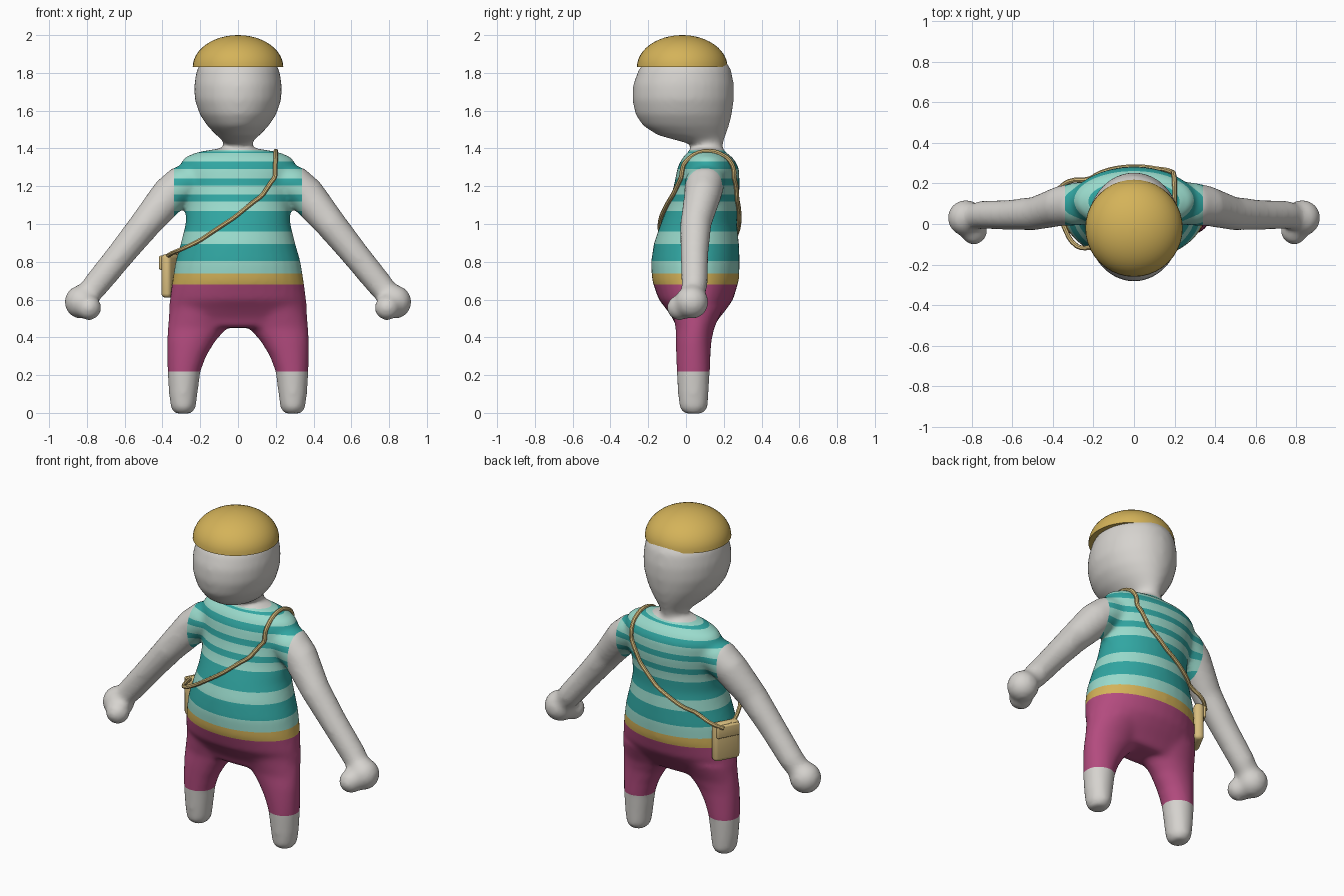
import bpy, bmesh, math
from mathutils import Vector, Matrix
from mathutils.bvhtree import BVHTree

if "Cube" in bpy.data.objects:
    bpy.data.objects.remove(bpy.data.objects["Cube"], do_unlink=True)


def material(name, rgb):
    mat = bpy.data.materials.new(name)
    mat.use_nodes = True
    mat.diffuse_color = (*rgb, 1)
    mat.node_tree.nodes["Principled BSDF"].inputs["Base Color"].default_value = (*rgb, 1)
    return mat


skin = material("pale grey", (0.67, 0.65, 0.62))
light_teal = material("light teal", (0.32, 0.70, 0.60))
dark_teal = material("dark teal", (0.03, 0.38, 0.36))
gold = material("gold", (0.66, 0.45, 0.10))
magenta = material("magenta", (0.45, 0.07, 0.21))
tan = material("tan", (0.69, 0.51, 0.21))


def add_object(name, data, mats):
    obj = bpy.data.objects.new(name, data)
    bpy.context.collection.objects.link(obj)
    for mat in mats:
        data.materials.append(mat)
    return obj


def baked_mesh(obj):
    """Mesh of an object with its modifiers applied; the source object is removed."""
    graph = bpy.context.evaluated_depsgraph_get()
    mesh = bpy.data.meshes.new_from_object(obj.evaluated_get(graph))
    bpy.data.objects.remove(obj, do_unlink=True)
    return mesh


def smooth_by_angle(obj):
    bpy.ops.object.select_all(action="DESELECT")
    obj.select_set(True)
    bpy.context.view_layer.objects.active = obj
    bpy.ops.object.shade_smooth_by_angle(angle=math.radians(40))


def loft(bm, rings, sides=32):
    """Closed tube through elliptical rings given as (centre, u axis, v axis)."""
    loops = []
    for centre, u, v in rings:
        turns = [2 * math.pi * i / sides for i in range(sides)]
        loops.append([bm.verts.new(centre + u * math.cos(t) + v * math.sin(t)) for t in turns])
    for a, b in zip(loops, loops[1:]):
        for i in range(sides):
            j = (i + 1) % sides
            bm.faces.new((a[i], a[j], b[j], b[i]))
    bm.faces.new(loops[0][::-1])
    bm.faces.new(loops[-1])


def level(x, z, half_x, y_front, y_back):
    """Horizontal ring at height z."""
    return (Vector((x, (y_front + y_back) / 2, z)),
            Vector((half_x, 0, 0)), Vector((0, (y_back - y_front) / 2, 0)))


# Body volumes: torso and head as (height, half width, front, back)
bm = bmesh.new()
torso = [(.45, .34, -.05, .14), (.5, .365, -.07, .175), (.55, .367, -.105, .215),
         (.6, .362, -.145, .25), (.7, .348, -.18, .28), (.8, .332, -.185, .285),
         (.9, .303, -.17, .28), (1, .278, -.135, .27), (1.1, .275, -.095, .275),
         (1.2, .29, -.065, .285), (1.3, .31, -.045, .28), (1.35, .29, -.02, .25),
         (1.38, .22, .01, .21), (1.4, .1, .03, .19)]
head = [(1.3, .08, .03, .19), (1.42, .075, .03, .195), (1.44, .08, -.04, .2),
        (1.47, .115, -.15, .21), (1.52, .163, -.228, .228), (1.58, .203, -.268, .243),
        (1.66, .23, -.285, .254), (1.74, .232, -.28, .254), (1.82, .218, -.25, .238),
        (1.89, .17, -.19, .19), (1.94, .1, -.1, .1)]
for profile in (torso, head):
    loft(bm, [level(0, *row) for row in profile])

# Legs as (x, height, half width, front, back); arms as (x, y, z, radius)
leg = [(.29, -.004, .045, -.01, .09), (.29, .025, .066, -.035, .115), (.29, .1, .076, -.043, .12),
       (.286, .22, .088, -.05, .127), (.272, .3, .104, -.053, .13), (.248, .38, .129, -.055, .135),
       (.215, .45, .158, -.055, .15), (.18, .56, .18, -.08, .2)]
arm = [(.17, .11, 1.27, .09), (.27, .1, 1.225, .108), (.36, .09, 1.155, .1), (.49, .052, 1, .083),
       (.62, .045, .84, .074), (.75, .045, .68, .07), (.83, .03, .585, .06)]
for side in (-1, 1):
    loft(bm, [level(side * x, *rest) for x, *rest in leg])
    across = Vector((side * .77, 0, .64))
    loft(bm, [(Vector((side * x, y, z)), across * r, Vector((0, r, 0))) for x, y, z, r in arm])
    # Fist and thumb
    for x, y, z, r in ((.83, .03, .587, .09), (.79, -.035, .557, .068)):
        bmesh.ops.create_uvsphere(bm, u_segments=24, v_segments=16, radius=r,
                                  matrix=Matrix.Translation((side * x, y, z)))
bmesh.ops.recalc_face_normals(bm, faces=bm.faces)
rough_mesh = bpy.data.meshes.new("body_volumes")
bm.to_mesh(rough_mesh)
bm.free()

# Fuse the volumes into one smooth skin
rough = add_object("body_volumes", rough_mesh, [])
fuse = rough.modifiers.new("fuse", "REMESH")
fuse.mode = "VOXEL"
fuse.voxel_size = 0.014
relax = rough.modifiers.new("relax", "SMOOTH")
relax.factor = 0.5
relax.iterations = 14
body_mesh = baked_mesh(rough)

# Cut clothing edges and stripes into the skin
HEM, BELT_LOW, BELT_TOP, COLLAR, SLEEVE = .22, .68, .737, 1.393, .34
STRIPES = [(.805, .895), (.96, 1.07), (1.12, 1.155), (1.205, 1.24), (1.29, 1.33), (1.375, 1.385)]
bm = bmesh.new()
bm.from_mesh(body_mesh)
heights = [HEM, BELT_LOW, BELT_TOP, COLLAR] + [z for band in STRIPES for z in band]
cuts = [((0, 0, z), (0, 0, 1)) for z in heights]
cuts += [((side * SLEEVE, 0, 0), (1, 0, 0)) for side in (-1, 1)]
for point, normal in cuts:
    geom = bm.verts[:] + bm.edges[:] + bm.faces[:]
    bmesh.ops.bisect_plane(bm, geom=geom, dist=1e-5, plane_co=point, plane_no=normal)


def clothing_index(p):
    is_arm = abs(p.x) > (SLEEVE if p.z > .95 else .41)
    if is_arm or p.z < HEM or p.z > COLLAR:
        return 0
    if p.z < BELT_LOW:
        return 4
    if p.z < BELT_TOP:
        return 3
    return 2 if any(low < p.z < high for low, high in STRIPES) else 1


for face in bm.faces:
    face.smooth = True
    face.material_index = clothing_index(face.calc_center_median())
surface = BVHTree.FromBMesh(bm)
bm.to_mesh(body_mesh)
bm.free()
body_mesh.materials.clear()
body = add_object("body", body_mesh, [skin, light_teal, dark_teal, gold, magenta])
bm = bmesh.new()
bm.from_mesh(body_mesh)
for face in bm.faces:
    face.material_index = clothing_index(face.calc_center_median())
bm.to_mesh(body_mesh)
bm.free()

# Cap: half ellipsoid
bm = bmesh.new()
rings = []
for step in range(13):
    t = math.radians(89 * step / 12)
    r = .24 * math.cos(t)
    rings.append(level(0, 1.83 + .17 * math.sin(t), r, -.02 - r, -.02 + r))
loft(bm, rings, 40)
cap_mesh = bpy.data.meshes.new("cap")
bm.to_mesh(cap_mesh)
bm.free()
smooth_by_angle(add_object("cap", cap_mesh, [gold]))


# Strap: follows the body surface in front and behind
def drape(points, direction):
    path = []
    for a, b in zip(points, points[1:]):
        for k in range(3):
            x, z = Vector(a).lerp(Vector(b), k / 3)
            hit = surface.ray_cast(Vector((x, -direction, z)), Vector((0, direction, 0)))[0]
            if hit:
                path.append(hit - Vector((0, direction * .012, 0)))
    return path


front = drape([(-.2, .915), (-.02, 1.035), (.13, 1.155), (.195, 1.25), (.2, 1.36)], 1)
back = drape([(.2, 1.36), (.19, 1.25), (.12, 1.13), (0, 1.02), (-.15, .93), (-.25, .88)], -1)
path = [(-.385, .12, .82), (-.35, -.0, .845), (-.28, -.11, .875)] + front
path += [(.2, .1, 1.385)] + back + [(-.32, .21, .85), (-.375, .17, .82)]
curve = bpy.data.curves.new("strap", "CURVE")
curve.dimensions = "3D"
curve.bevel_depth = .012
curve.bevel_resolution = 2
curve.resolution_u = 4
curve.use_fill_caps = True
spline = curve.splines.new("BEZIER")
spline.bezier_points.add(len(path) - 1)
for knot, co in zip(spline.bezier_points, path):
    knot.co = co
    knot.handle_left_type = knot.handle_right_type = "AUTO"
strap_mesh = baked_mesh(add_object("strap_path", curve, []))
strap_mesh.materials.clear()
smooth_by_angle(add_object("strap", strap_mesh, [tan]))


# Bag: rounded pouch, flap and clasp, turned to sit against the hip
def rounded_box(name, offset, size, bevel):
    bm = bmesh.new()
    bmesh.ops.create_cube(bm, size=1, matrix=Matrix.Translation(offset) @ Matrix.Diagonal((*size, 1)))
    bmesh.ops.bevel(bm, geom=bm.edges[:], offset=bevel, segments=3, profile=0.5, affect="EDGES")
    mesh = bpy.data.meshes.new(name)
    bm.to_mesh(mesh)
    bm.free()
    obj = add_object(name, mesh, [tan])
    obj.location = (-.352, .12, .725)
    obj.rotation_euler.z = math.radians(-28)
    smooth_by_angle(obj)


rounded_box("bag_pouch", (0, 0, 0), (.055, .16, .23), .022)
rounded_box("bag_flap", (-.03, 0, .07), (.022, .14, .075), .009)
